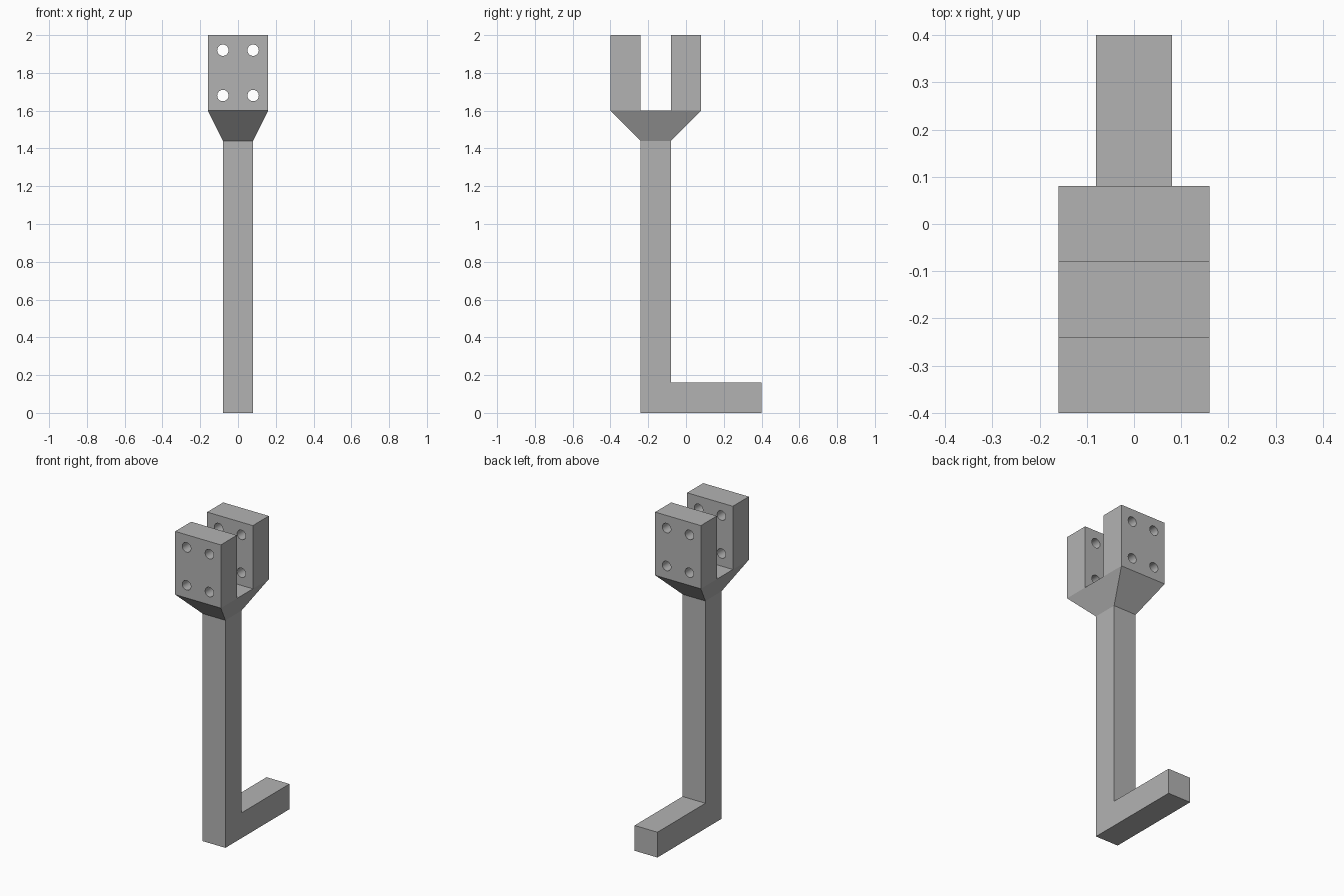
import bpy
import bmesh
from mathutils import Matrix

cube = bpy.data.objects.get("Cube")
if cube:
    bpy.data.objects.remove(cube, do_unlink=True)

COLOUR = (0.45, 0.45, 0.45, 1)
grey = bpy.data.materials.new("plain grey")
grey.use_nodes = True
grey.diffuse_color = COLOUR
grey.node_tree.nodes["Principled BSDF"].inputs["Base Color"].default_value = COLOUR

BAR = 0.16            # bar thickness, also plate thickness and slot width
POST_Y = -BAR         # centre of the post and the fork
NECK_Z, FORK_Z, TOP_Z = 1.44, 1.6, 2.0


def finish(name, bm):
    bmesh.ops.recalc_face_normals(bm, faces=bm.faces)
    mesh = bpy.data.meshes.new(name)
    bm.to_mesh(mesh)
    bm.free()
    mesh.materials.append(grey)
    obj = bpy.data.objects.new(name, mesh)
    bpy.context.collection.objects.link(obj)
    return obj


def box(name, size, centre):
    bm = bmesh.new()
    bmesh.ops.create_cube(bm, size=1, matrix=Matrix.Translation(centre) @ Matrix.Diagonal((*size, 1)))
    return finish(name, bm)


# L-shaped post and foot, extruded from a side profile
back, front = POST_Y + BAR / 2, POST_Y - BAR / 2
profile = [(front, 0), (0.4, 0), (0.4, BAR), (back, BAR), (back, NECK_Z), (front, NECK_Z)]
bm = bmesh.new()
side = bm.faces.new([bm.verts.new((-BAR / 2, y, z)) for y, z in profile])
grown = bmesh.ops.extrude_face_region(bm, geom=[side])["geom"]
bmesh.ops.translate(bm, vec=(BAR, 0, 0), verts=[v for v in grown if isinstance(v, bmesh.types.BMVert)])
finish("post_and_foot", bm)

# Flared neck: a box with its top widened to the fork's footprint
neck = box("flared_neck", (BAR, BAR, FORK_Z - NECK_Z), (0, POST_Y, (NECK_Z + FORK_Z) / 2))
for v in neck.data.vertices:
    if v.co.z > (NECK_Z + FORK_Z) / 2:
        v.co.x *= 2
        v.co.y = POST_Y + (v.co.y - POST_Y) * 3

# Bolt hole cutter: four cylinders running front to back
bm = bmesh.new()
for x in (-0.08, 0.08):
    for z in (1.68, 1.92):
        place = Matrix.Translation((x, POST_Y, z)) @ Matrix.Rotation(1.570796, 4, "X")
        bmesh.ops.create_cone(bm, cap_ends=True, segments=32, radius1=0.03, radius2=0.03, depth=1, matrix=place)
cutter = finish("bolt_hole_cutter", bm)
cutter.hide_render = True
cutter.hide_set(True)
cutter.display_type = "WIRE"

# Two fork plates with bolt holes
for name, y in (("front_fork_plate", POST_Y - BAR), ("back_fork_plate", POST_Y + BAR)):
    plate = box(name, (2 * BAR, BAR, TOP_Z - FORK_Z), (0, y, (FORK_Z + TOP_Z) / 2))
    cut = plate.modifiers.new("bolt_holes", "BOOLEAN")
    cut.operation = "DIFFERENCE"
    cut.solver = "EXACT"
    cut.object = cutter
    bpy.context.view_layer.objects.active = plate
    plate.select_set(True)
    bpy.ops.object.modifier_apply(modifier=cut.name)
    bpy.ops.object.shade_smooth_by_angle()
    plate.select_set(False)
bpy.data.objects.remove(cutter, do_unlink=True)
